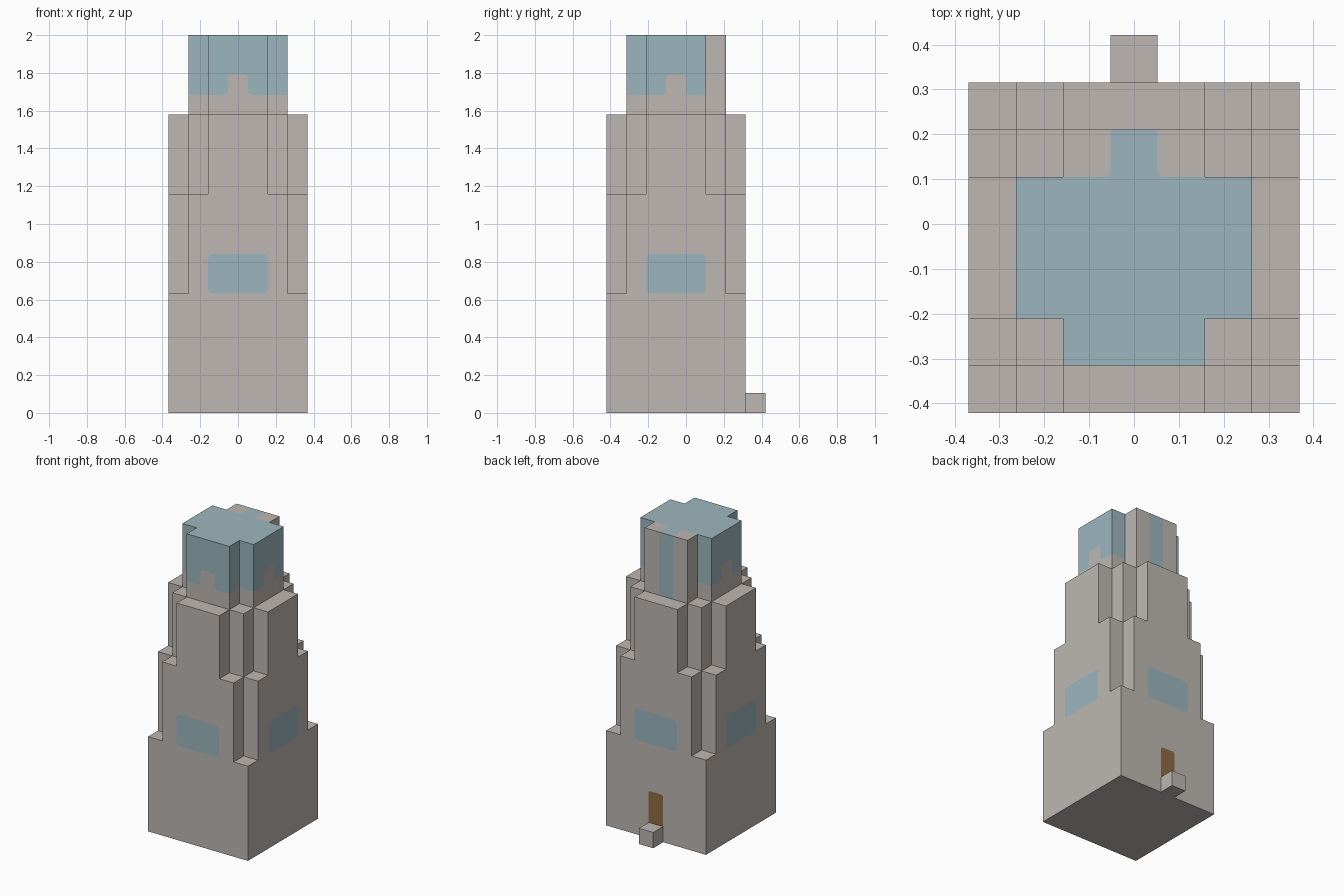
import bpy, bmesh
from math import radians, sin, cos
from mathutils import Matrix, Vector

cube = bpy.data.objects.get("Cube")
if cube:
    bpy.data.objects.remove(cube, do_unlink=True)

U = 2 / 19                              # one building block
AXIS = Vector((0, -U / 2, 0))           # tower centre line


def material(name, rgb):
    m = bpy.data.materials.new(name)
    m.use_nodes = True
    m.diffuse_color = (*rgb, 1)
    m.node_tree.nodes["Principled BSDF"].inputs["Base Color"].default_value = (*rgb, 1)
    return m


STONE = material("warm grey stone", (0.51, 0.475, 0.445))
GLASS = material("pale blue glass", (0.335, 0.47, 0.515))
WOOD = material("brown wood", (0.27, 0.15, 0.055))


def finish(name, bm, mats):
    mesh = bpy.data.meshes.new(name)
    bm.to_mesh(mesh)
    bm.free()
    for m in mats:
        mesh.materials.append(m)
    obj = bpy.data.objects.new(name, mesh)
    bpy.context.collection.objects.link(obj)
    return obj


def height(i, j):
    """Stepped tower height, in blocks, over the cell i, j."""
    a, b = sorted((abs(i), abs(j)))
    if b > 3:
        return 0
    if b == 3:
        return (15, 15, 11, 6)[a]
    return 15 if a == 2 else 19


def is_glass(i, j, z, normal):
    """Glazed crown; the back arm only has a central strip."""
    if z < 15:
        return False
    if j == 2:
        return i == 0 and (normal.y > 0.5 or normal.z > 0.5)
    return z > 16


# Tower: block faces wherever a cell rises above its neighbour
bm = bmesh.new()


def quad(centre, normal, glass):
    side = Vector((0, 0, 1)).cross(normal) if abs(normal.z) < 0.5 else Vector((1, 0, 0))
    up = normal.cross(side)
    corners = [centre + (side * s + up * t) / 2
               for s, t in ((-1, -1), (1, -1), (1, 1), (-1, 1))]
    f = bm.faces.new([bm.verts.new(c * U + AXIS) for c in corners])
    f.material_index = int(glass)


UP = Vector((0, 0, 1))
for i in range(-3, 4):
    for j in range(-3, 4):
        h = height(i, j)
        quad(Vector((i, j, h)), UP, is_glass(i, j, h, UP))
        quad(Vector((i, j, 0)), -UP, False)
        for dx, dy in ((1, 0), (-1, 0), (0, 1), (0, -1)):
            n = Vector((dx, dy, 0))
            for k in range(height(i + dx, j + dy), h):
                quad(Vector((i, j, k + 0.5)) + n / 2, n, is_glass(i, j, k + 0.5, n))
bmesh.ops.remove_doubles(bm, verts=bm.verts, dist=0.001)
bmesh.ops.dissolve_limit(bm, angle_limit=radians(1), verts=bm.verts,
                         edges=bm.edges, delimit={'MATERIAL'})
finish("tower", bm, [STONE, GLASS])

# Doorstep
bm = bmesh.new()
bmesh.ops.create_cube(bm, size=U, matrix=Matrix.Translation(AXIS + Vector((0, 4, 0.5)) * U))
finish("doorstep", bm, [STONE])


def arc(cx, cy, r, start, end, steps=4):
    return [(cx + r * cos(radians(start + (end - start) * s / steps)),
             cy + r * sin(radians(start + (end - start) * s / steps)))
            for s in range(steps + 1)]


def outline(half, low, high, foot, r=0.2):
    """Mirrored outline with round top; foot is round, square or flared."""
    right = {"round": arc(half - r, low + r, r, -90, 0),
             "square": [(half, low)],
             "flare": arc(half + r, low + r, r, 270, 180)}[foot]
    right = right + arc(half - r, high - r, r, 0, 90)
    return right + [(-x, y) for x, y in reversed(right)]


def panel(name, points, turn, distance, mat):
    """Thin painted panel on the wall facing the given turn from the front."""
    bm = bmesh.new()
    f = bm.faces.new([bm.verts.new((x * U, -distance * U - 0.003, y * U)) for x, y in points])
    f.normal_update()
    if f.normal.y > 0:
        f.normal_flip()
    bm.transform(Matrix.Translation(AXIS) @ Matrix.Rotation(radians(turn), 4, 'Z'))
    return finish(name, bm, [mat])


# Windows on all walls, stone notches in the crown on three walls
for side, turn in (("front", 0), ("left", 90), ("back", 180), ("right", 270)):
    panel(side + "_window", outline(1.5, 6, 8, "round", 0.25), turn, 3.5, GLASS)
    if side != "back":
        panel(side + "_crown_notch", outline(0.5, 16, 17, "flare"), turn, 2.5, STONE)

panel("door", outline(0.5, 1, 3, "square", 0.12), 180, 3.5, WOOD)

# Flared root of the glass strip on the roof
bm = bmesh.new()
root = arc(0.6, 1.6, 0.1, 270, 180)
root += [(-x, y) for x, y in reversed(root)]
f = bm.faces.new([bm.verts.new(Vector((x, y, 19)) * U + AXIS + UP * 0.002) for x, y in root])
f.normal_update()
if f.normal.z < 0:
    f.normal_flip()
finish("roof_strip_root", bm, [GLASS])
